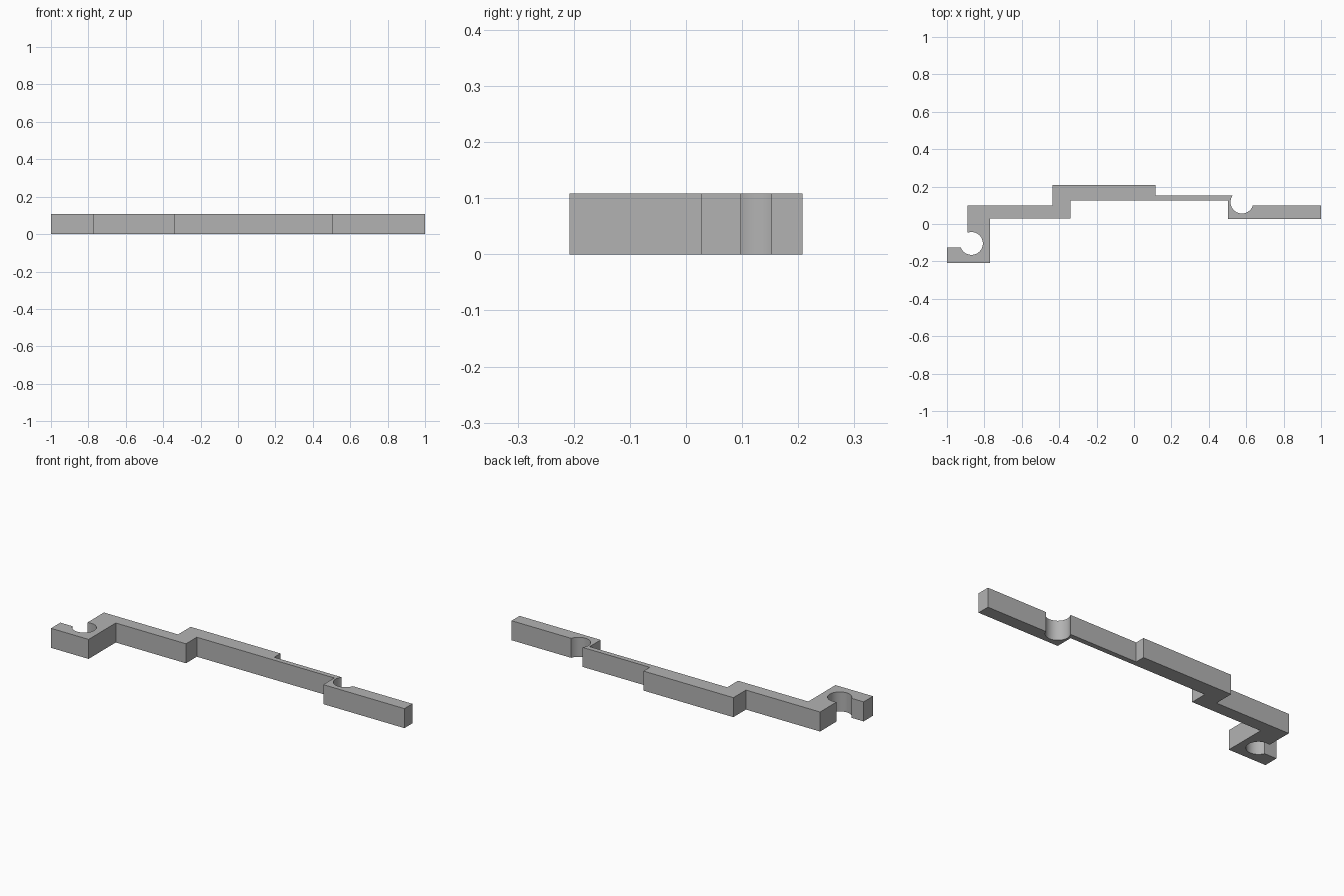
import bpy
import bmesh
from math import asin, acos, cos, sin, pi

cube = bpy.data.objects.get("Cube")
if cube:
    bpy.data.objects.remove(cube, do_unlink=True)

HEIGHT = 0.108
RADIUS = 0.061


def arc(cx, cy, start, end, steps=32):
    """Points counter-clockwise along a round notch."""
    angles = [start + (end - start) * i / steps for i in range(steps + 1)]
    return [(cx + RADIUS * cos(a), cy + RADIUS * sin(a)) for a in angles]


# Round notches, trimmed where they meet the straight edges
hx, hy = -0.869, -0.104
hook_notch = arc(hx, hy, -pi + asin((hy + 0.126) / RADIUS), acos((-0.89 - hx) / RADIUS))
px, py = 0.577, 0.117
pivot_notch = arc(px, py, pi - asin((0.153 - py) / RADIUS), 2 * pi - asin((py - 0.098) / RADIUS))

# Plan outline: hook, stepped back edge, pivot notch, end, stepped front edge
outline = [(-1, -0.126), *hook_notch,
           (-0.89, 0.098), (-0.436, 0.098), (-0.436, 0.208),
           (0.115, 0.208), (0.115, 0.153), *pivot_notch,
           (1, 0.098), (1, 0.028), (0.503, 0.028), (0.503, 0.125),
           (-0.34, 0.125), (-0.34, 0.03), (-0.77, 0.03),
           (-0.77, -0.208), (-1, -0.208)]

# Extruded bar
bm = bmesh.new()
base = bm.faces.new([bm.verts.new((x, y, 0)) for x, y in outline])
walls = bmesh.ops.extrude_face_region(bm, geom=[base], use_keep_orig=True)
top = [v for v in walls["geom"] if isinstance(v, bmesh.types.BMVert)]
bmesh.ops.translate(bm, verts=top, vec=(0, 0, HEIGHT))
bmesh.ops.recalc_face_normals(bm, faces=bm.faces)
mesh = bpy.data.meshes.new("stepped_lever")
bm.to_mesh(mesh)
bm.free()
lever = bpy.data.objects.new("stepped_lever", mesh)
bpy.context.collection.objects.link(lever)

# Plain grey
grey = bpy.data.materials.new("plain_grey")
grey.use_nodes = True
colour = (0.45, 0.45, 0.45, 1)
grey.diffuse_color = colour
grey.node_tree.nodes["Principled BSDF"].inputs["Base Color"].default_value = colour
mesh.materials.append(grey)

# Smooth notches with crisp corners
bpy.ops.object.select_all(action="DESELECT")
lever.select_set(True)
bpy.context.view_layer.objects.active = lever
bpy.ops.object.shade_smooth_by_angle(angle=pi / 7)
